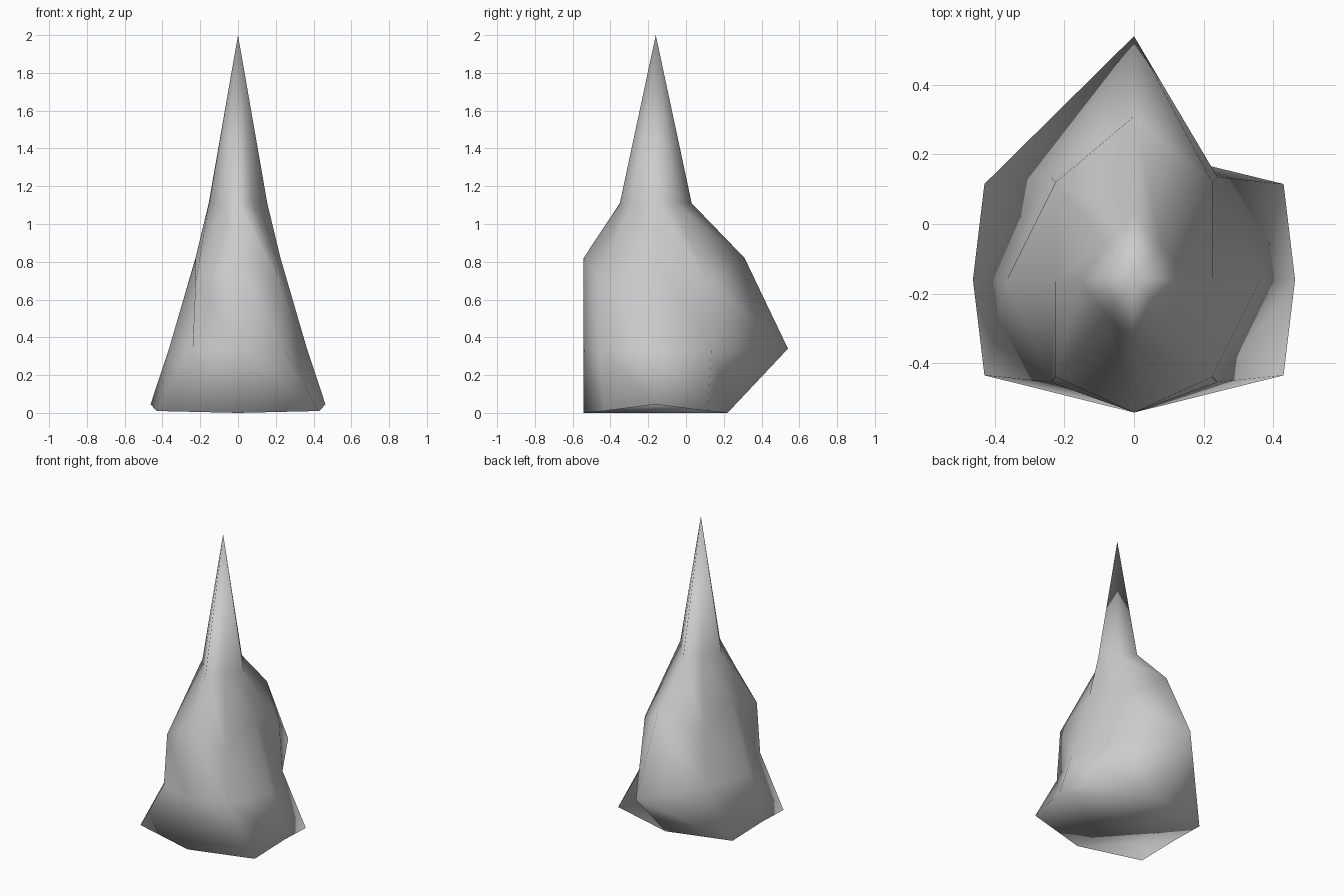
import bpy
import bmesh

cube = bpy.data.objects.get("Cube")
if cube:
    bpy.data.objects.remove(cube, do_unlink=True)

# Stone colour
stone = bpy.data.materials.new("stone_grey")
stone.use_nodes = True
grey = (0.6, 0.6, 0.6, 1)
stone.diffuse_color = grey
stone.node_tree.nodes["Principled BSDF"].inputs["Base Color"].default_value = grey

AXIS_Y = -0.16  # the spike stands slightly forward of centre


def ring(bm, z, side, corner_x, corner_y, back, front, side_lift=0, corner_lift=0):
    """Eight-sided ring, counter-clockwise from the +x side."""
    points = [(side, 0, side_lift), (corner_x, corner_y, corner_lift), (0, back, 0),
              (-corner_x, corner_y, corner_lift), (-side, 0, side_lift),
              (-corner_x, -corner_y, corner_lift), (0, -front, 0),
              (corner_x, -corner_y, corner_lift)]
    return [bm.verts.new((x, AXIS_Y + y, z + lift)) for x, y, lift in points]


bm = bmesh.new()
# Rings from the base to the shoulder, whose corners sag
rings = [
    ring(bm, 0, 0.463, 0.43, 0.275, 0.38, 0.382, 0.045, 0.01),
    ring(bm, 0.34, 0.365, 0.24, 0.295, 0.70, 0.382),
    ring(bm, 0.82, 0.225, 0.225, 0.28, 0.47, 0.382, corner_lift=-0.135),
    ring(bm, 1.11, 0.155, 0.08, 0.10, 0.19, 0.19),
]
tip = bm.verts.new((0, AXIS_Y, 2))

# Walls, split along the same twisting diagonal all the way round
for low, high in zip(rings, rings[1:]):
    for i in range(8):
        j = (i + 1) % 8
        bm.faces.new((low[i], low[j], high[i]))
        bm.faces.new((low[j], high[j], high[i]))

# Pointed top
for i in range(8):
    bm.faces.new((rings[-1][i], rings[-1][(i + 1) % 8], tip))

# Underside, folded along one diagonal
base = rings[0]
bm.faces.new([base[i] for i in (6, 5, 4, 3)])
bm.faces.new([base[i] for i in (3, 2, 1, 0, 7, 6)])

for face in bm.faces:
    face.smooth = True
mesh = bpy.data.meshes.new("rock_spike")
bm.to_mesh(mesh)
bm.free()
mesh.materials.append(stone)
spike = bpy.data.objects.new("rock_spike", mesh)
bpy.context.collection.objects.link(spike)
